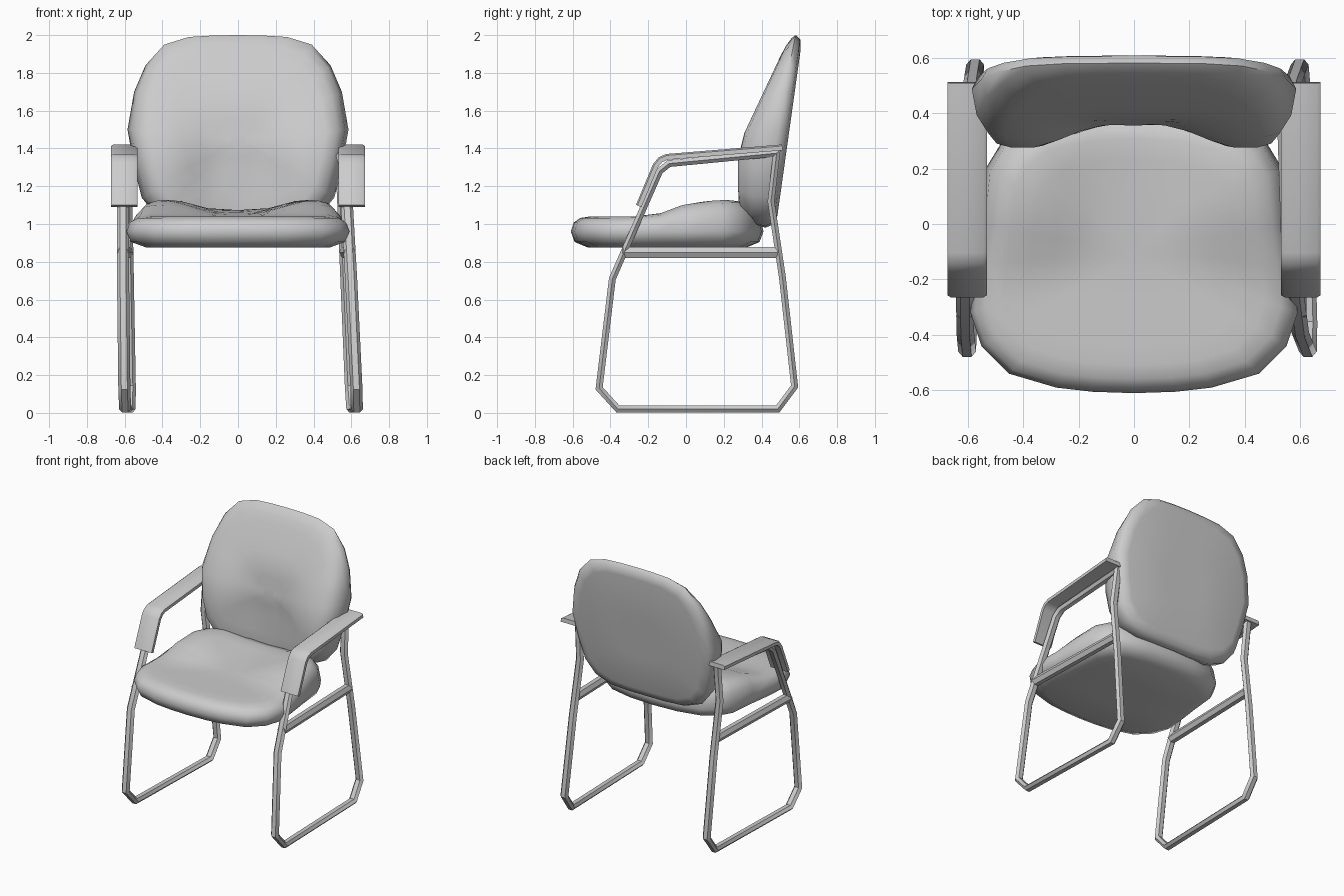
import bpy, bmesh, math
from mathutils import Vector

cube = bpy.data.objects.get("Cube")
if cube:
    bpy.data.objects.remove(cube, do_unlink=True)

grey = bpy.data.materials.new("light_grey")
grey.use_nodes = True
grey.diffuse_color = (0.6, 0.6, 0.6, 1)
grey.node_tree.nodes["Principled BSDF"].inputs["Base Color"].default_value = (0.6, 0.6, 0.6, 1)


def skin(name, rings, looped, angle):
    """Join a list of point rings with quads; cap the ends unless looped."""
    bm = bmesh.new()
    rows = [[bm.verts.new(p) for p in ring] for ring in rings]
    n = len(rows[0])
    pairs = list(zip(rows, rows[1:])) + ([(rows[-1], rows[0])] if looped else [])
    for a, b in pairs:
        for i in range(n):
            j = (i + 1) % n
            bm.faces.new((a[i], a[j], b[j], b[i]))
    if not looped:
        bm.faces.new(rows[0])
        bm.faces.new(rows[-1])
    bmesh.ops.recalc_face_normals(bm, faces=bm.faces)
    mesh = bpy.data.meshes.new(name)
    bm.to_mesh(mesh)
    bm.free()
    mesh.materials.append(grey)
    obj = bpy.data.objects.new(name, mesh)
    bpy.context.collection.objects.link(obj)
    bpy.ops.object.select_all(action="DESELECT")
    obj.select_set(True)
    bpy.context.view_layer.objects.active = obj
    bpy.ops.object.shade_smooth_by_angle(angle=math.radians(angle))


def sweep(name, path, section, x_at, looped=False):
    """Sweep a section along a (y, z) path with mitred corners."""
    pts = [Vector(p) for p in path]
    rings = []
    for i, p in enumerate(pts):
        before = pts[i - 1] if looped or i else None
        after = pts[(i + 1) % len(pts)] if looped or i < len(pts) - 1 else None
        d1 = (p - before).normalized() if before else (after - p).normalized()
        d2 = (after - p).normalized() if after else d1
        t = (d1 + d2).normalized()
        normal = Vector((-t.y, t.x)) / max(0.5, t.dot(d1))
        rings.append([(x_at(*p) + a, p.x + normal.x * b, p.y + normal.y * b)
                      for a, b in section])
    skin(name, rings, looped, 40)


def smooth(v, low, high):
    t = min(1, max(0, (v - low) / (high - low)))
    return t * t * (3 - 2 * t)


def cushion(name, half, centre, layers, place):
    """Shrink a mirrored outline through layers of (scale, bulge)."""
    outline = half + [(-x, v) for x, v in half[-2:0:-1]]
    rings = [[place(x * s, centre + (v - centre) * s, k) for x, v in outline]
             for s, k in layers]
    skin(name, rings, False, 60)


# Seat cushion: flat underside, raised hips beside a central hollow
def seat_point(x, y, k):
    rise = smooth(y, -0.22, 0.06)
    top = 1.04 + rise * (0.015 + 0.06 * smooth(abs(x), 0.08, 0.38) + 0.06 * max(0, y))
    edge = 0.96
    z = edge + k * (top - edge) if k > 0 else edge + k * (edge - 0.875)
    return (x, y, z)


cushion("seat_cushion",
        [(0, -0.61), (0.15, -0.605), (0.28, -0.59), (0.45, -0.54), (0.55, -0.44),
         (0.59, -0.32), (0.575, -0.15), (0.555, 0), (0.535, 0.2), (0.48, 0.29),
         (0.38, 0.36), (0.2, 0.4), (0, 0.41)],
        -0.1,
        [(0.3, -1), (0.82, -1), (0.96, -0.65), (1, 0), (0.97, 0.6), (0.9, 0.9),
         (0.8, 1), (0.65, 1), (0.5, 1), (0.35, 1), (0.2, 1), (0.07, 1)],
        seat_point)


# Back cushion: leaning panel with lumbar wings
def back_point(x, z, k):
    rear = 0.475 + 0.14 * (z - 0.98)
    hollow = (1 - smooth(abs(x), 0.1, 0.38)) * (1 - smooth(z, 1.35, 1.7))
    front = 0.275 + 0.47 * max(0, z - 1.41) + 0.085 * hollow
    edge = 0.42 + 0.16 * ((z - 0.98) / 1.02) ** 1.3
    y = edge + k * (front - edge) if k > 0 else edge - k * (rear - edge)
    return (x, y, z)


cushion("back_cushion",
        [(0, 0.98), (0.15, 0.98), (0.3, 0.99), (0.43, 1.04), (0.51, 1.14), (0.55, 1.3),
         (0.585, 1.5), (0.55, 1.7), (0.49, 1.84), (0.39, 1.95), (0.26, 1.99),
         (0.13, 1.998), (0, 2)],
        1.45,
        [(0.3, -1), (0.86, -1), (0.96, -0.75), (1, 0), (0.97, 0.55), (0.9, 0.92),
         (0.8, 1), (0.65, 1), (0.5, 1), (0.35, 1), (0.2, 1), (0.07, 1)],
        back_point)

# Side frames, rails and arm pads
loop = [(0.48, 1.375), (0.45, 1.12), (0.51, 0.72), (0.575, 0.14), (0.485, 0.02),
        (-0.36, 0.02), (-0.46, 0.13), (-0.39, 0.71), (-0.14, 1.28), (-0.09, 1.32)]
tube = [(0.032 * math.cos(i * math.pi / 3), 0.021 * math.sin(i * math.pi / 3))
        for i in range(6)]
bar = [(a, b * 1.6) for a, b in tube]
pad = [(-0.071, -0.015), (0.071, -0.015), (0.071, 0.008), (0.058, 0.016),
       (-0.058, 0.016), (-0.071, 0.008)]
pad_path = [(-0.25, 1.095), (-0.16, 1.31), (-0.135, 1.34), (-0.1, 1.355), (0.51, 1.405)]

for side, s, foot, lean in (("left", 1, 0.62, -0.045), ("right", -1, 0.587, 0.015)):
    def frame_x(y, z):
        return s * (foot + lean * z - 0.028 * y)

    sweep(side + "_frame", loop, tube, frame_x, True)
    sweep(side + "_rail", [(-0.335, 0.85), (0.485, 0.85)], bar, frame_x)
    sweep(side + "_arm_pad", pad_path, pad, lambda y, z: s * 0.602)
